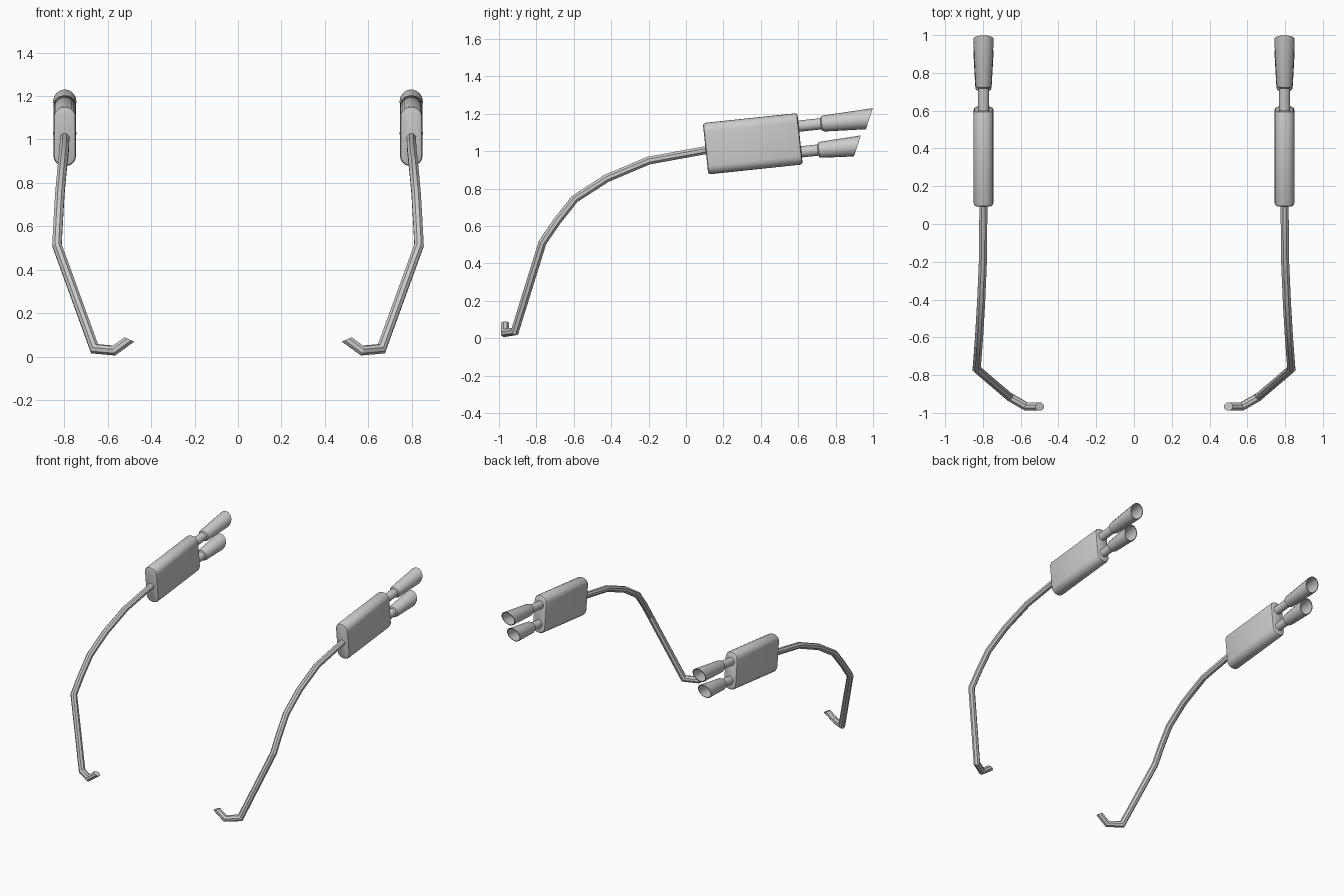
import bpy, bmesh, math
from mathutils import Vector, Matrix

cube = bpy.data.objects.get("Cube")
if cube:
    bpy.data.objects.remove(cube)

metal = bpy.data.materials.new("grey metal")
metal.use_nodes = True
GREY = (0.6, 0.6, 0.6, 1)
metal.diffuse_color = GREY
metal.node_tree.nodes["Principled BSDF"].inputs["Base Color"].default_value = GREY

SIDE_X = 0.797
# Muffler frame: local y runs along the muffler, tilted upward to the rear
FRAME = Matrix.Translation((SIDE_X, 0.357, 1.04)) @ Matrix.Rotation(math.radians(6), 4, 'X')


def loft(name, rings, matrix=Matrix(), angle=35):
    """Skin a list of rings, cap both ends, and make a left and a right copy."""
    for side, sign in (("left", 1), ("right", -1)):
        bm = bmesh.new()
        loops = []
        for ring in rings:
            points = [matrix @ Vector(p) for p in ring]
            loops.append([bm.verts.new((p.x * sign, p.y, p.z)) for p in points])
        n = len(loops[0])
        for a, b in zip(loops, loops[1:]):
            for i in range(n):
                j = (i + 1) % n
                bm.faces.new((a[i], a[j], b[j], b[i]))
        bm.faces.new(loops[0])
        bm.faces.new(loops[-1])
        bmesh.ops.recalc_face_normals(bm, faces=bm.faces)
        mesh = bpy.data.meshes.new(f"{side}_{name}")
        bm.to_mesh(mesh)
        bm.free()
        mesh.materials.append(metal)
        obj = bpy.data.objects.new(mesh.name, mesh)
        bpy.context.collection.objects.link(obj)
        bpy.ops.object.select_all(action='DESELECT')
        obj.select_set(True)
        bpy.context.view_layer.objects.active = obj
        bpy.ops.object.shade_smooth_by_angle(angle=math.radians(angle))


def circle(y, z, r, sides=16, slant=0.0):
    """Ring across local y; slant pushes the top of the ring rearward."""
    ring = []
    for i in range(sides):
        a = math.tau * i / sides
        ring.append((r * math.cos(a), y + slant * math.sin(a), z + r * math.sin(a)))
    return ring


def rounded_slab(y, half_w, half_h, r, steps=5):
    """Upright rounded rectangle across local y."""
    ring = []
    for q, (sx, sz) in enumerate(((1, 1), (-1, 1), (-1, -1), (1, -1))):
        for i in range(steps + 1):
            a = math.pi / 2 * (q + i / steps)
            ring.append((sx * (half_w - r) + r * math.cos(a), y,
                         sz * (half_h - r) + r * math.sin(a)))
    return ring


def swept_tube(path, r, sides, end_normal):
    """Mitred tube: each ring is slid along its segment onto the joint plane."""
    pts = [Vector(p) for p in path]
    dirs = [(b - a).normalized() for a, b in zip(pts, pts[1:])]
    across = dirs[0].cross(Vector((1, 0, 0))).normalized()
    up = across.cross(dirs[0])
    ring = []
    for i in range(sides):
        a = math.tau * (i + 0.5) / sides
        ring.append(pts[0] + r * (across * math.cos(a) + up * math.sin(a)))
    rings = [ring]
    for k, d in enumerate(dirs):
        normal = d + dirs[k + 1] if k + 1 < len(dirs) else Vector(end_normal)
        ring = [p + d * ((pts[k + 1] - p).dot(normal) / d.dot(normal)) for p in ring]
        rings.append(ring)
    return rings


# Long bent inlet pipe, from the muffler forward and down to the hooked end
pipe_path = [(0.797, 0.13, 1.01), (0.8, -0.2, 0.95), (0.81, -0.425, 0.855),
             (0.82, -0.595, 0.745), (0.827, -0.69, 0.625), (0.833, -0.767, 0.513),
             (0.66, -0.915, 0.037), (0.57, -0.967, 0.029), (0.5, -0.967, 0.08)]
loft("inlet_pipe", swept_tube(pipe_path, 0.023, 8, (-0.4, 0, 0.9)), angle=25)

# Muffler body with softened end rims
L, W, H = 0.254, 0.052, 0.138
loft("muffler", [rounded_slab(-L, W - 0.012, H - 0.012, 0.036),
                 rounded_slab(-L + 0.004, W - 0.004, H - 0.004, 0.044),
                 rounded_slab(-L + 0.014, W, H, 0.048),
                 rounded_slab(L - 0.014, W, H, 0.048),
                 rounded_slab(L - 0.004, W - 0.004, H - 0.004, 0.044),
                 rounded_slab(L, W - 0.012, H - 0.012, 0.036)], FRAME)

# Two outlet pipes with flared, slant-cut hollow tips
for name, z, start, end in (("upper", 0.068, 0.378, 0.634), ("lower", -0.07, 0.348, 0.555)):
    loft(name + "_outlet_pipe", [circle(L - 0.01, z, 0.03), circle(start + 0.01, z, 0.03)], FRAME)
    loft(name + "_tip", [circle(start - 0.006, z, 0.03),
                         circle(start, z, 0.039),
                         circle(start + 0.012, z, 0.043),
                         circle(end, z, 0.054, slant=0.024),
                         circle(end, z, 0.049, slant=0.022),
                         circle(start + 0.02, z, 0.038)], FRAME)
